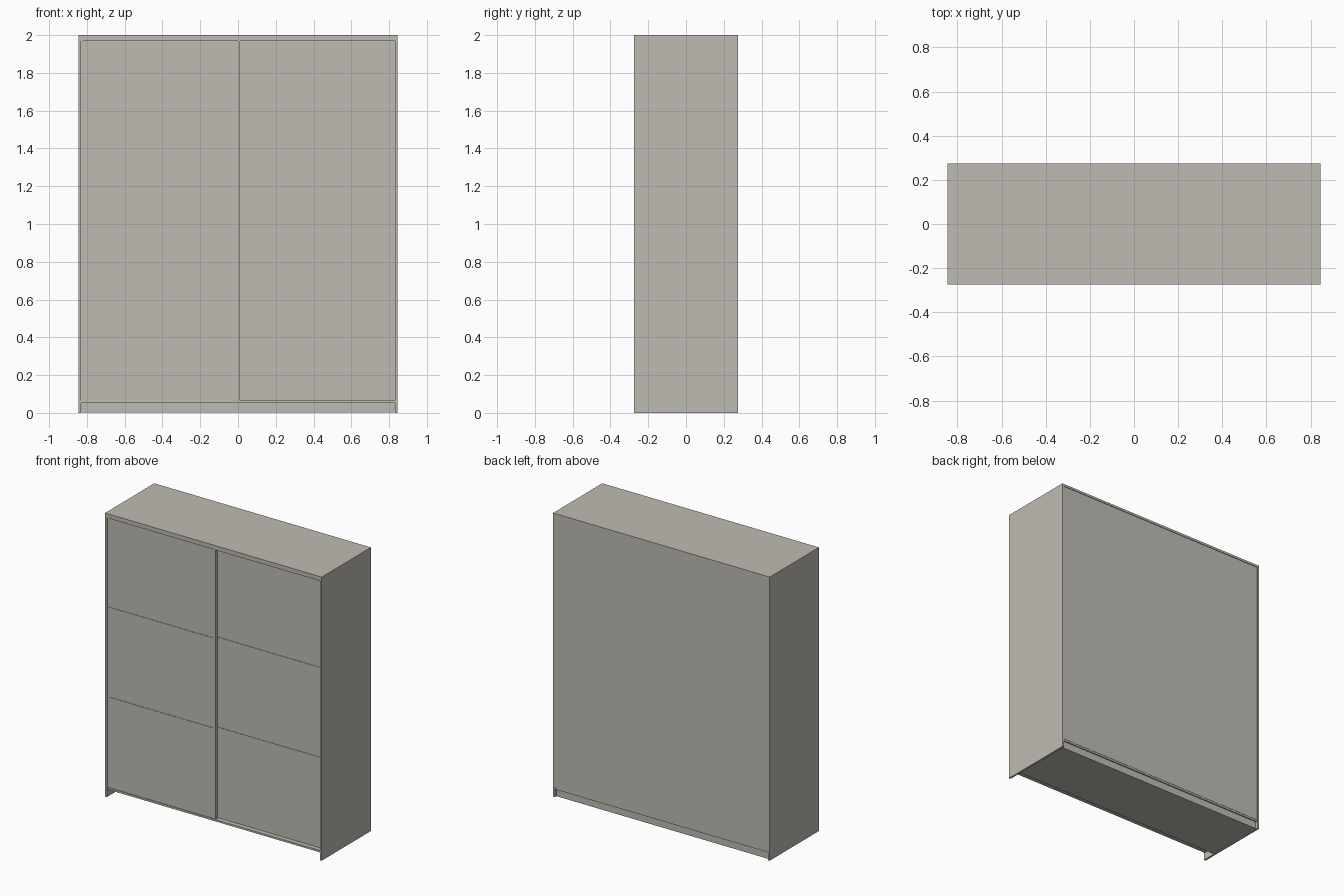
import bpy

cube = bpy.data.objects.get("Cube")
if cube:
    bpy.data.objects.remove(cube, do_unlink=True)

# Single warm grey finish
mat = bpy.data.materials.new("warm_grey")
mat.use_nodes = True
colour = (0.52, 0.50, 0.45, 1)
mat.diffuse_color = colour
mat.node_tree.nodes["Principled BSDF"].inputs["Base Color"].default_value = colour


def box(name, x, y, z):
    """Box from (min, max) ranges on each axis."""
    bpy.ops.mesh.primitive_cube_add(size=1)
    ob = bpy.context.object
    ob.name = name
    ob.location = [(r[0] + r[1]) / 2 for r in (x, y, z)]
    ob.scale = [r[1] - r[0] for r in (x, y, z)]
    bpy.ops.object.transform_apply(location=False, rotation=False, scale=True)
    ob.data.materials.append(mat)
    return ob


HALF_W, HALF_D, HEIGHT = 0.845, 0.274, 2.0
INNER = 0.832            # inside face of the side panels
FLOOR, DOOR_TOP = 0.065, 1.968
STRIP = 0.01             # width of door frame strips

# Carcass
box("left_side_panel", (INNER, HALF_W), (-HALF_D, HALF_D), (0, HEIGHT))
box("right_side_panel", (-HALF_W, -INNER), (-HALF_D, HALF_D), (0, HEIGHT))
box("top_panel", (-INNER, INNER), (-HALF_D, HALF_D), (1.984, HEIGHT))
box("bottom_panel", (-INNER, INNER), (-0.268, 0.268), (0.052, FLOOR))
box("back_panel", (-INNER, INNER), (0.26, 0.27), (FLOOR, 1.984))
box("plinth", (-0.828, 0.828), (-0.175, 0.26), (0.002, 0.052))
box("top_rail", (-INNER, INNER), (-0.272, -0.262), (DOOR_TOP, 1.984))


# Sliding doors: a panel with raised edge strips and cross strips
def door(name, x0, x1, front):
    back = front + 0.02
    box(name + "_panel", (x0, x1), (front + 0.003, back), (FLOOR, DOOR_TOP))
    for side, x in (("outer", x0), ("inner", x1 - STRIP)):
        box(f"{name}_{side}_stile", (x, x + STRIP), (front, back), (FLOOR, DOOR_TOP))
    for i in range(1, 3):
        z = FLOOR + (DOOR_TOP - FLOOR) * i / 3
        box(f"{name}_cross_strip_{i}", (x0 + STRIP, x1 - STRIP),
            (front, back), (z - STRIP / 2, z + STRIP / 2))


door("right_door", -INNER, 0.01, -0.265)
door("left_door", 0.0, INNER, -0.238)
